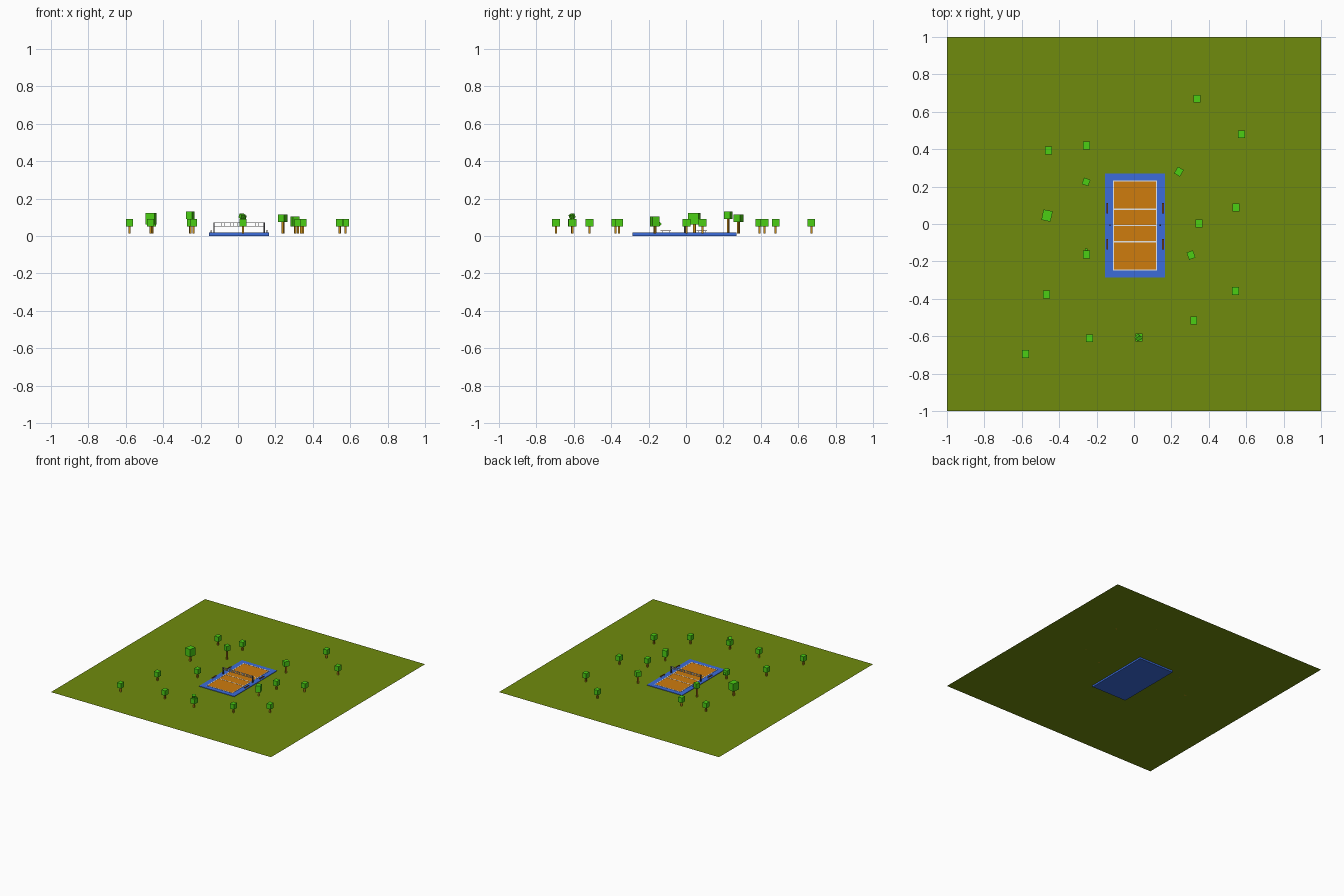
import bpy, bmesh, math
from mathutils import Matrix, Vector

if "Cube" in bpy.data.objects:
    bpy.data.objects.remove(bpy.data.objects["Cube"])


def mat(name, rgb):
    m = bpy.data.materials.new(name)
    m.diffuse_color = (*rgb, 1)
    m.use_nodes = True
    m.node_tree.nodes["Principled BSDF"].inputs["Base Color"].default_value = m.diffuse_color
    return m


GRASS = mat("grass green", (0.16, 0.26, 0.004))
BLUE = mat("court blue", (0.045, 0.15, 0.70))
ORANGE = mat("clay orange", (0.62, 0.20, 0.004))
WHITE = mat("line white", (0.85, 0.85, 0.85))
LEAF = mat("leaf green", (0.07, 0.62, 0.007))
BARK = mat("trunk brown", (0.58, 0.27, 0.01))
WOOD = mat("bench brown", (0.25, 0.08, 0.02))
DARK = mat("post dark grey", (0.05, 0.05, 0.06))


def boxes(name, material, items):
    """One object of boxes given as (centre, size, optional euler z / x degrees)."""
    bm = bmesh.new()
    for it in items:
        c, s = it[0], it[1]
        rz, rx = it[2] if len(it) > 2 else (0, 0)
        m = (Matrix.Translation(c) @ Matrix.Rotation(math.radians(rz), 4, 'Z')
             @ Matrix.Rotation(math.radians(rx), 4, 'X')
             @ Matrix.Diagonal((*s, 1)))
        bmesh.ops.create_cube(bm, size=1, matrix=m)
    me = bpy.data.meshes.new(name)
    bm.to_mesh(me)
    bm.free()
    ob = bpy.data.objects.new(name, me)
    me.materials.append(material)
    bpy.context.collection.objects.link(ob)
    return ob


# Lawn: a single thin sheet
GZ = 0.014
bpy.ops.mesh.primitive_plane_add(size=2, location=(0, 0, GZ))
lawn = bpy.context.object
lawn.name = "lawn"
lawn.data.materials.append(GRASS)

# Court slab, playing surface and lines
CX, CY, TOP = 0.006, -0.008, 0.018
boxes("court_slab", BLUE, [((CX, CY, TOP / 2), (0.32, 0.556, TOP))])
W, L = 0.236, 0.482
boxes("playing_surface", ORANGE, [((CX, CY, TOP), (W, L, 0.002))])
LW, LZ = 0.006, TOP + 0.001
lines = [((CX + s * (W - LW) / 2, CY, LZ), (LW, L, 0.002)) for s in (-1, 1)]
lines += [((CX, CY + y, LZ), (W, LW, 0.0019))
          for y in (-(L - LW) / 2, -0.087, 0, 0.087, (L - LW) / 2)]
boxes("court_lines", WHITE, lines)

# Net: posts with feet, white tapes and a grid of cords
NX = 0.134
boxes("net_posts", DARK, [((CX + s * NX, CY, 0.045), (0.007, 0.008, 0.056)) for s in (-1, 1)])
net = [((CX, CY, z), (2 * NX, 0.002, 0.004)) for z in (0.071, 0.053)]
net += [((CX, CY, z), (2 * NX, 0.001, 0.001)) for z in (0.0585, 0.0625, 0.0665)]
net += [((CX + i * NX / 14, CY, 0.062), (0.001, 0.001, 0.018)) for i in range(-14, 15)]
boxes("net", WHITE, net)

# Benches on both long sides
seats, legs = [], []
for s in (-1, 1):
    for y in (0.085, -0.107):
        x = CX + s * 0.149
        seats.append(((x, y, 0.028), (0.009, 0.056, 0.003)))
        legs += [((x, y + e * 0.02, 0.022), (0.008, 0.003, 0.010)) for e in (-1, 1)]
boxes("bench_seats", WOOD, seats)
boxes("bench_legs", WHITE, legs)

# Trees: x, y, crown bottom, crown size (x, y, z), turn
STD = (0.036, 0.041, 0.041)
plain = [(0.337, 0.67), (0.575, 0.479), (0.545, 0.088), (0.348, 0.003),
         (0.543, -0.358), (0.32, -0.516), (0.027, -0.607), (-0.238, -0.61),
         (-0.58, -0.695), (-0.468, -0.377), (-0.254, -0.163),
         (-0.254, 0.42), (-0.457, 0.393)]
trees = [(x, y, 0.05, STD, 0) for x, y in plain]
trees += [(0.24, 0.28, 0.074, STD, -30),
          (0.305, -0.166, 0.05, (0.036, 0.041, 0.054), 20),
          (-0.465, 0.045, 0.062, (0.05, 0.057, 0.062), -12),
          (-0.256, 0.225, 0.09, (0.036, 0.036, 0.041), -20)]
for i, (x, y, z, s, r) in enumerate(trees, 1):
    t = s[0] * 0.3
    boxes(f"tree_trunk_{i}", BARK,
          [((x, y, (GZ + z) / 2 + 0.002), (t, t, z - GZ + 0.004), (r, 0))])
    boxes(f"tree_crown_{i}", LEAF, [((x, y, z + s[2] / 2), s, (r, 0))])

# Small tilted leaf clumps on two trees
boxes("leaf_clumps", LEAF, [
    ((0.022, -0.609, 0.106), (0.026, 0.022, 0.024), (35, 25)),
    ((0.034, -0.606, 0.100), (0.014, 0.014, 0.022), (60, 20)),
    ((-0.254, -0.142, 0.064), (0.012, 0.016, 0.016), (10, 40))])
